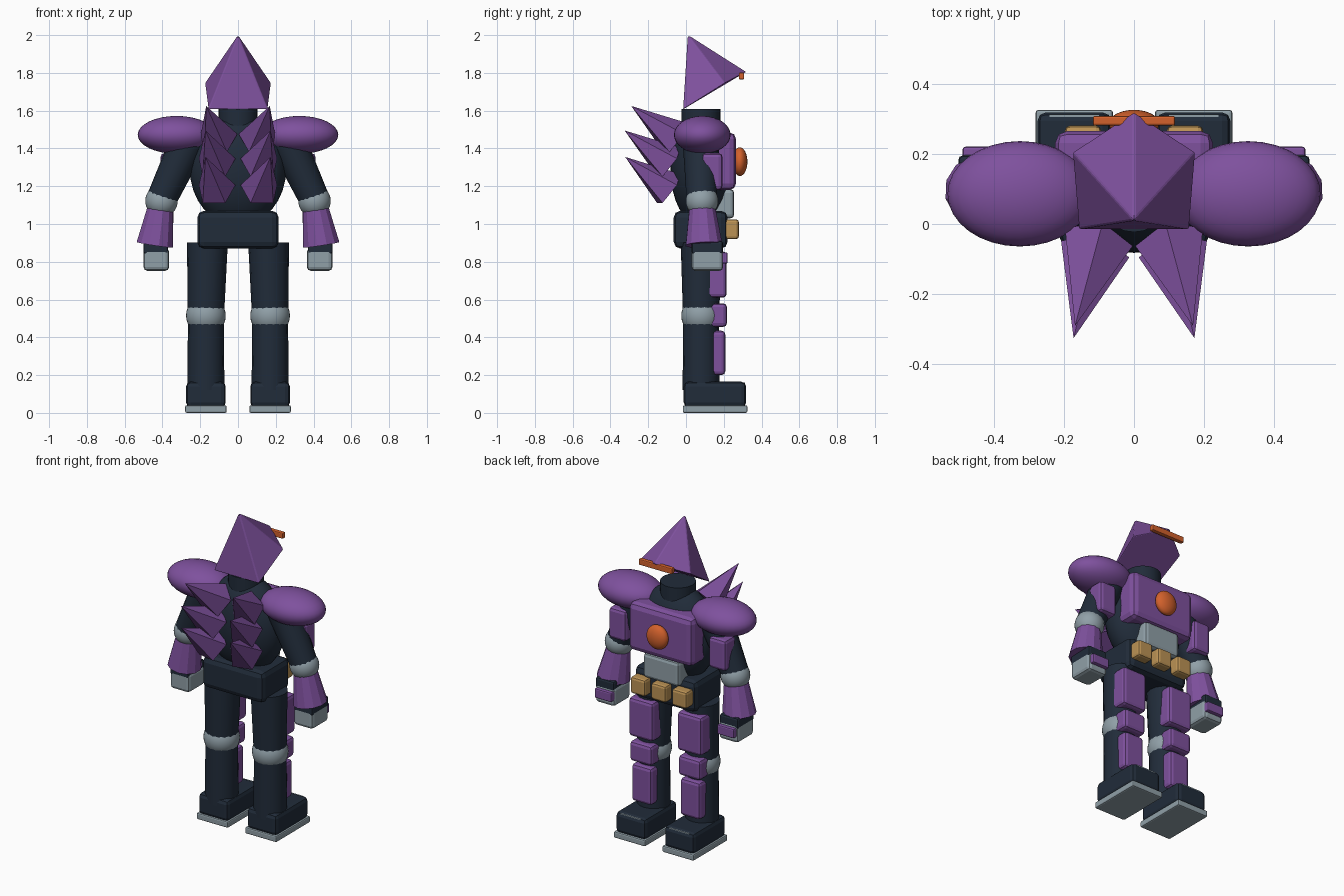
import bpy, bmesh, math
from mathutils import Vector, Matrix

if "Cube" in bpy.data.objects:
    bpy.data.objects.remove(bpy.data.objects["Cube"])


def material(name, rgb):
    m = bpy.data.materials.new(name)
    m.diffuse_color = (*rgb, 1)
    m.use_nodes = True
    m.node_tree.nodes["Principled BSDF"].inputs["Base Color"].default_value = m.diffuse_color
    return m


PURPLE = material("purple", (0.21, 0.082, 0.34))
NAVY = material("dark_navy", (0.015, 0.025, 0.042))
GREY = material("steel_grey", (0.28, 0.35, 0.39))
TAN = material("tan", (0.50, 0.29, 0.09))
ORANGE = material("orange", (0.65, 0.12, 0.025))


def finish(name, bm, mat, smooth=False):
    bmesh.ops.recalc_face_normals(bm, faces=bm.faces)
    me = bpy.data.meshes.new(name)
    bm.to_mesh(me)
    bm.free()
    me.materials.append(mat)
    ob = bpy.data.objects.new(name, me)
    bpy.context.collection.objects.link(ob)
    if smooth:
        bpy.ops.object.select_all(action='DESELECT')
        ob.select_set(True)
        bpy.context.view_layer.objects.active = ob
        bpy.ops.object.shade_smooth_by_angle(angle=math.radians(35))
    return ob


def box(name, mat, x, y, z, bevel=0.02):
    """Bevelled box from (min, max) ranges."""
    bm = bmesh.new()
    bmesh.ops.create_cube(bm, size=1)
    for v in bm.verts:
        v.co = Vector([(r[0] + r[1]) / 2 + c * (r[1] - r[0]) for c, r in zip(v.co, (x, y, z))])
    ob = finish(name, bm, mat)
    if bevel:
        mod = ob.modifiers.new("bevel", 'BEVEL')
        mod.width = bevel
        mod.segments = 2
    return ob


def ball(name, mat, center, radii):
    bm = bmesh.new()
    bmesh.ops.create_uvsphere(bm, u_segments=32, v_segments=16, radius=1)
    for v in bm.verts:
        v.co = Vector(center) + Vector(a * b for a, b in zip(v.co, radii))
    return finish(name, bm, mat, True)


def limb(name, mat, a, b, ra, rb, sides=12, smooth=False):
    """Tapered prism from point a to point b."""
    a, b = Vector(a), Vector(b)
    bm = bmesh.new()
    bmesh.ops.create_cone(bm, cap_ends=True, segments=sides, radius1=ra, radius2=rb, depth=(b - a).length)
    rot = (b - a).to_track_quat('Z', 'Y').to_matrix().to_4x4()
    bm.transform(Matrix.Translation((a + b) / 2) @ rot)
    return finish(name, bm, mat, smooth)


# Torso, neck and belt
ball("torso", NAVY, (0, 0.08, 1.29), (0.255, 0.162, 0.30))
limb("neck", NAVY, (0, 0.08, 1.40), (0, 0.08, 1.61), 0.103, 0.103, 24, True)
box("pelvis", NAVY, (-0.215, 0.215), (-0.065, 0.22), (0.87, 1.07), 0.035)
box("chest_plate", PURPLE, (-0.225, 0.225), (0.08, 0.265), (1.18, 1.485), 0.035)
box("belly_plate", GREY, (-0.125, 0.125), (0.12, 0.255), (1.03, 1.185), 0.02)
ball("chest_orb", ORANGE, (0, 0.285, 1.33), (0.072, 0.04, 0.076))
for i in (-1, 0, 1):
    box("belt_pouch", TAN, (i * 0.145 - 0.052, i * 0.145 + 0.052), (0.19, 0.28), (0.92, 1.025), 0.015)

# Pointed hood with a tilted five-cornered base
bm = bmesh.new()
apex = bm.verts.new((0, 0.01, 2.003))
rim = [bm.verts.new(p) for p in ((0, 0.32, 1.806), (0.176, 0.205, 1.745), (0.158, -0.015, 1.607),
                                 (-0.158, -0.015, 1.607), (-0.176, 0.205, 1.745))]
for i in range(5):
    bm.faces.new((apex, rim[i], rim[(i + 1) % 5]))
bm.faces.new(rim[::-1])
hood = finish("hood", bm, PURPLE)
mod = hood.modifiers.new("bevel", 'BEVEL')
mod.width = 0.006
mod.segments = 2
box("visor", ORANGE, (-0.117, 0.117), (0.28, 0.308), (1.765, 1.802), 0.006)

for s in (-1, 1):
    def side(lo, hi):
        return tuple(sorted((s * lo, s * hi)))

    # Foot, sole and toe strip
    box("foot", NAVY, side(0.065, 0.275), (-0.012, 0.318), (0.03, 0.165), 0.025)
    box("sole", GREY, side(0.06, 0.28), (-0.017, 0.325), (0, 0.04), 0.008)
    box("toe_strip", GREY, side(0.10, 0.24), (0.28, 0.312), (0.13, 0.16), 0)

    # Leg
    x = s * 0.17
    limb("shin", NAVY, (x, 0.08, 0.12), (x, 0.08, 0.52), 0.098, 0.095, 16, True)
    limb("thigh", NAVY, (x, 0.08, 0.51), (s * 0.162, 0.08, 0.90), 0.096, 0.108, 16, True)
    ball("knee", GREY, (x, 0.08, 0.515), (0.105, 0.105, 0.105))
    for name, w, z, y in (("thigh_plate", 0.085, (0.61, 0.855), 0.215),
                          ("knee_plate", 0.077, (0.455, 0.58), 0.217),
                          ("shin_plate", 0.07, (0.20, 0.435), 0.208)):
        box(name, PURPLE, side(0.17 - w, 0.17 + w), (0.105, y), z, 0.02)

    # Arm
    ball("shoulder_pad", PURPLE, (s * 0.325, 0.086, 1.472), (0.206, 0.15, 0.1))
    limb("upper_arm", NAVY, (s * 0.26, 0.08, 1.44), (s * 0.405, 0.083, 1.13), 0.098, 0.08, 16, True)
    ball("elbow", GREY, (s * 0.405, 0.085, 1.122), (0.086, 0.086, 0.086))
    limb("forearm", PURPLE, (s * 0.408, 0.085, 1.10), (s * 0.44, 0.095, 0.89), 0.068, 0.1)
    box("upper_arm_plate", PURPLE, side(0.29, 0.41), (0.085, 0.193), (1.18, 1.375), 0.02)
    box("wrist", NAVY, side(0.37, 0.50), (0.03, 0.195), (0.84, 0.91), 0.012)
    box("hand", GREY, side(0.365, 0.50), (0.03, 0.197), (0.752, 0.872), 0.02)
    box("knuckle_plate", PURPLE, side(0.37, 0.488), (0.18, 0.22), (0.79, 0.85), 0.008)

    # Back spikes
    for base, tip in (((0.105, -0.055, 1.45), (0.168, -0.29, 1.625)),
                      ((0.115, -0.09, 1.32), (0.172, -0.325, 1.495)),
                      ((0.115, -0.09, 1.18), (0.172, -0.322, 1.355))):
        limb("back_spike", PURPLE, (s * base[0], *base[1:]), (s * tip[0], *tip[1:]), 0.105, 0, 5)
